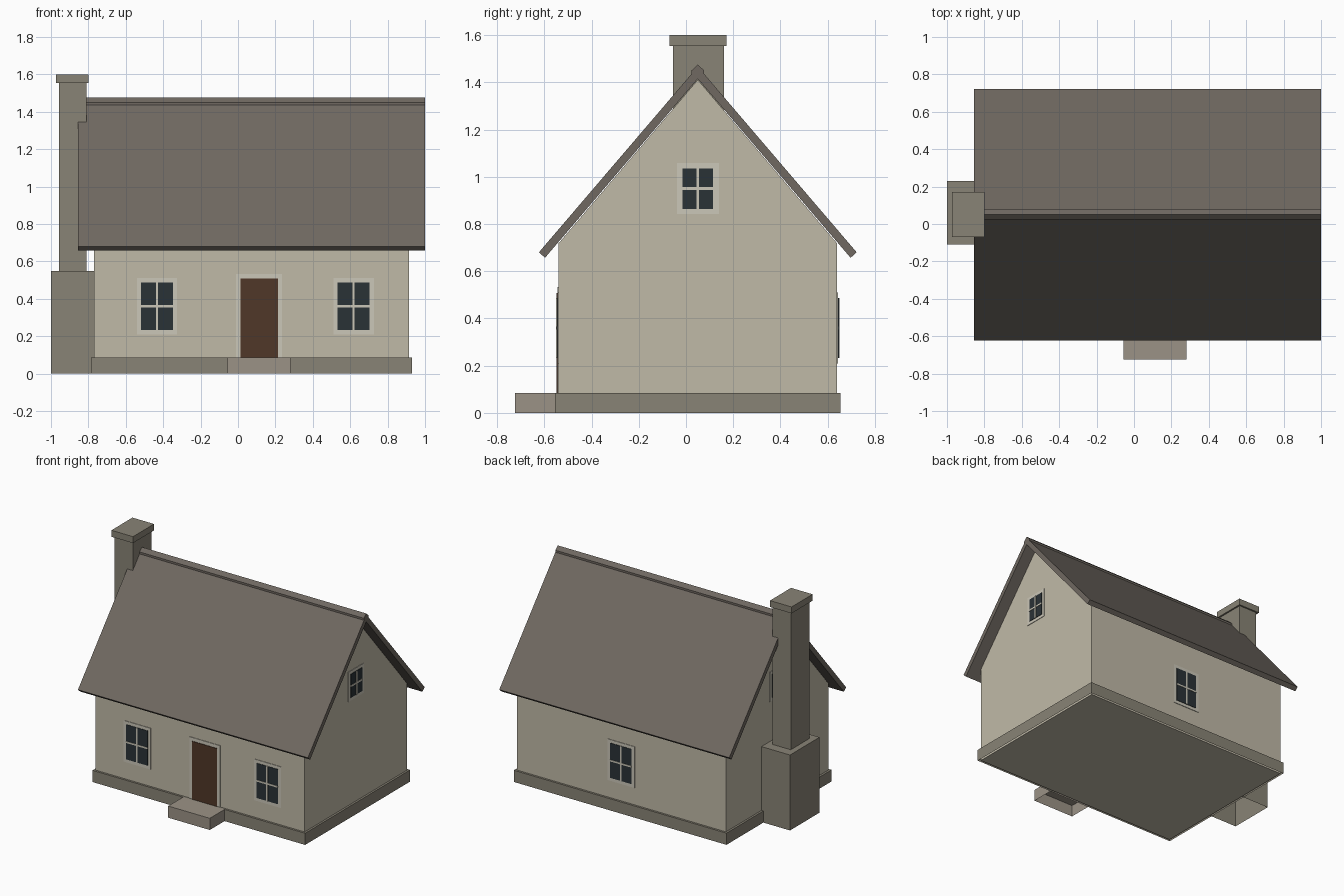
import bpy, bmesh
from math import pi
from mathutils import Matrix, Vector

if "Cube" in bpy.data.objects:
    bpy.data.objects.remove(bpy.data.objects["Cube"])


def mat(name, r, g, b):
    m = bpy.data.materials.new(name)
    m.diffuse_color = (r, g, b, 1)
    m.use_nodes = True
    m.node_tree.nodes["Principled BSDF"].inputs["Base Color"].default_value = m.diffuse_color
    return m


PLASTER = mat("plaster", 0.53, 0.49, 0.39)
ROOF = mat("roof_tile", 0.16, 0.14, 0.12)
STONE = mat("stone", 0.25, 0.23, 0.18)
STEP = mat("step_stone", 0.33, 0.29, 0.24)
TRIM = mat("trim", 0.60, 0.57, 0.48)
GLASS = mat("glass", 0.023, 0.032, 0.037)
WOOD = mat("door_wood", 0.08, 0.038, 0.021)


def add(name, bm, material):
    me = bpy.data.meshes.new(name)
    bmesh.ops.recalc_face_normals(bm, faces=bm.faces[:])
    bm.to_mesh(me)
    bm.free()
    me.materials.append(material)
    ob = bpy.data.objects.new(name, me)
    bpy.context.collection.objects.link(ob)
    return ob


def box(name, x, y, z, material, open_bottom=False):
    """Box from (min, max) pairs on each axis."""
    bm = bmesh.new()
    bmesh.ops.create_cube(bm, size=1)
    for v in bm.verts:
        v.co = [r[0] if c < 0 else r[1] for c, r in zip(v.co, (x, y, z))]
    ob_faces = [f for f in bm.faces if all(abs(v.co.z - z[0]) < 1e-6 for v in f.verts)]
    if open_bottom:
        bmesh.ops.delete(bm, geom=ob_faces, context='FACES')
    return add(name, bm, material)


def prism(name, profile, x, material):
    """Extrude a closed (y, z) profile along x."""
    bm = bmesh.new()
    f = bm.faces.new([bm.verts.new((x[0], p[0], p[1])) for p in profile])
    ext = bmesh.ops.extrude_face_region(bm, geom=[f])
    moved = [g for g in ext["geom"] if isinstance(g, bmesh.types.BMVert)]
    bmesh.ops.translate(bm, verts=moved, vec=(x[1] - x[0], 0, 0))
    return add(name, bm, material)


X0, X1, Y0, Y1 = -0.77, 0.915, -0.54, 0.64
YC, SLOPE, PEAK = 0.05, 1.175, 1.415


def mirrored(half):
    """Mirror (offset from ridge, z) points about the ridge line."""
    return ([(YC + d, z) for d, z in half]
            + [(YC - d, z) for d, z in reversed(half) if d > 0])


# Gabled walls, plinth and doorstep
w = Y1 - YC
prism("walls", mirrored([(0, PEAK - 0.004), (w, PEAK - 0.004 - w * SLOPE), (w, 0)]),
      (X0, X1), PLASTER)
box("plinth", (X0 - 0.015, X1 + 0.015), (Y0 - 0.015, Y1 + 0.015), (0, 0.085), STONE, True)
box("doorstep", (-0.055, 0.28), (-0.725, -0.555), (0, 0.085), STEP, True)

# Roof slabs and ridge cap
prism("roof", [(YC, 1.467), (YC + 0.673, 0.68), (YC + 0.647, 0.657), (YC, PEAK),
               (YC - 0.647, 0.657), (YC - 0.673, 0.68)], (-0.855, 1.0), ROOF)
prism("ridge_cap", mirrored([(0, 1.475), (0.027, 1.45), (0.027, 1.43)]),
      (-0.855, 1.0), ROOF)

# Chimney
box("chimney_base", (-1.0, -0.77), (-0.11, 0.23), (0, 0.55), STONE, True)
box("chimney_shaft", (-0.957, -0.81), (-0.055, 0.16), (0.54, 1.58), STONE)
box("chimney_cap", (-0.972, -0.798), (-0.07, 0.172), (1.553, 1.6), STONE)


def window(name, centre, turn, w, h, gw, gh):
    """Framed four-pane window; built facing -y, then turned about z."""
    t = 0.006
    parts = [box(name + "_frame", (-w, w), (-0.004, 0.02), (-h, h), TRIM),
             box(name + "_glass", (-gw, gw), (-0.007, 0.01), (-gh, gh), GLASS),
             box(name + "_upright_bar", (-t, t), (-0.01, 0), (-gh, gh), TRIM),
             box(name + "_cross_bar", (-gw, gw), (-0.0095, 0), (-t, t), TRIM)]
    for p in parts:
        p.matrix_world = Matrix.Translation(Vector(centre)) @ Matrix.Rotation(turn, 4, 'Z')


# Windows on all four sides
big = (0.108, 0.15, 0.086, 0.127)
small = (0.089, 0.108, 0.065, 0.086)
window("front_left_window", (-0.433, Y0, 0.36), 0, *big)
window("front_right_window", (0.618, Y0, 0.36), 0, *big)
window("back_window", (0.073, Y1, 0.36), pi, *big)
window("right_gable_window", (X1, YC, 0.95), pi / 2, *small)
window("left_gable_window", (X0, YC, 0.95), -pi / 2, *small)

# Door
box("door_frame", (-0.01, 0.235), (Y0 - 0.004, Y0 + 0.02), (0.085, 0.533), TRIM)
box("door", (0.014, 0.213), (Y0 - 0.008, Y0 + 0.01), (0.085, 0.508), WOOD)
